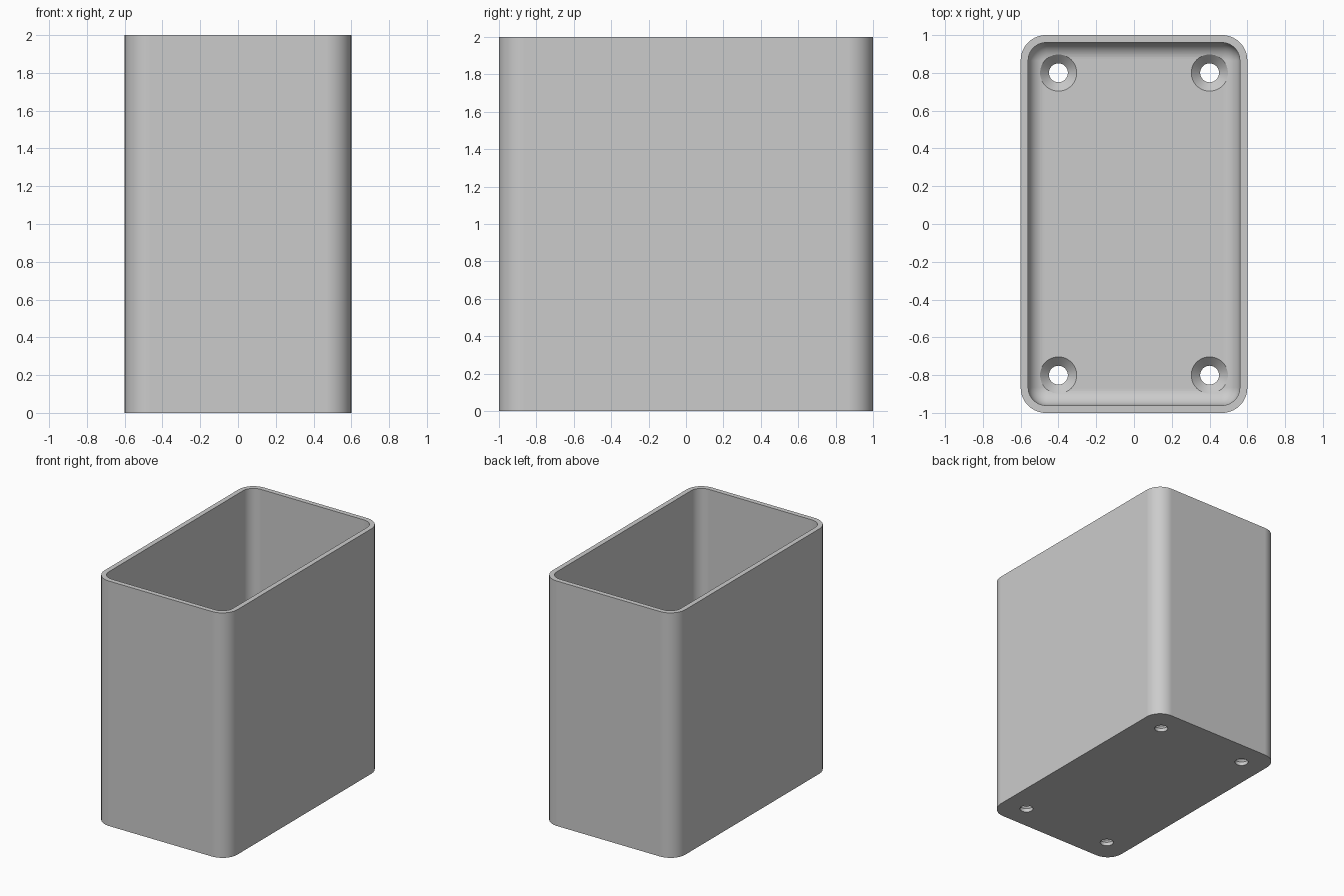
import bpy, bmesh
from math import sin, cos, pi

HALF_X, HALF_Y, HEIGHT = 0.6, 1.0, 2.0
WALL, FLOOR = 0.04, 0.08
CORNER, FILLET = 0.135, 0.09
STEPS = 10

old = bpy.data.objects.get("Cube")
if old:
    bpy.data.objects.remove(old, do_unlink=True)

grey = bpy.data.materials.new("plain grey")
grey.use_nodes = True
colour = (0.6, 0.6, 0.6, 1)
grey.diffuse_color = colour
grey.node_tree.nodes["Principled BSDF"].inputs["Base Color"].default_value = colour


def make_object(name, bm):
    bmesh.ops.recalc_face_normals(bm, faces=bm.faces)
    mesh = bpy.data.meshes.new(name)
    bm.to_mesh(mesh)
    bm.free()
    mesh.materials.append(grey)
    obj = bpy.data.objects.new(name, mesh)
    bpy.context.collection.objects.link(obj)
    return obj


def rounded_ring(bm, inset, z):
    """Rounded rectangle, pulled in from the outer wall by inset."""
    r = CORNER - inset
    cx, cy = HALF_X - CORNER, HALF_Y - CORNER
    ring = []
    for k, (sx, sy) in enumerate([(1, 1), (-1, 1), (-1, -1), (1, -1)]):
        for i in range(STEPS + 1):
            a = (k + i / STEPS) * pi / 2
            ring.append(bm.verts.new((sx * cx + r * cos(a), sy * cy + r * sin(a), z)))
    return ring


def loft(bm, rings):
    """Join closed rings and cap both ends."""
    for a, b in zip(rings, rings[1:]):
        for i in range(len(a)):
            j = (i + 1) % len(a)
            bm.faces.new((a[i], a[j], b[j], b[i]))
    bm.faces.new(rings[0])
    bm.faces.new(rings[-1])


# Open box: outer wall, rim, inner wall, then the fillet down to the floor
profile = [(0, 0), (0, HEIGHT), (WALL, HEIGHT)]
for i in range(STEPS + 1):
    a = i / STEPS * pi / 2
    profile.append((WALL + FILLET * (1 - cos(a)), FLOOR + FILLET * (1 - sin(a))))
bm = bmesh.new()
loft(bm, [rounded_ring(bm, inset, z) for inset, z in profile])
box = make_object("open_box", bm)

# Countersunk screw holes: narrow bore, cone, then a clear cylinder
bm = bmesh.new()
for x in (-0.4, 0.4):
    for y in (-0.8, 0.8):
        rings = []
        for r, z in [(0.05, -0.1), (0.05, 0.03), (0.097, FLOOR - 0.002), (0.097, 0.3)]:
            rings.append([bm.verts.new((x + r * cos(t * pi / 24), y + r * sin(t * pi / 24), z))
                          for t in range(48)])
        loft(bm, rings)
cutter = make_object("screw_hole_cutter", bm)
cutter.hide_render = True

cut = box.modifiers.new("screw holes", 'BOOLEAN')
cut.operation = 'DIFFERENCE'
cut.solver = 'EXACT'
cut.object = cutter
bpy.ops.object.select_all(action='DESELECT')
bpy.context.view_layer.objects.active = box
box.select_set(True)
bpy.ops.object.modifier_apply(modifier=cut.name)
bpy.data.objects.remove(cutter, do_unlink=True)

# Smooth curves with crisp edges and flat large faces
bpy.ops.object.shade_smooth_by_angle(angle=0.5)
weighted = box.modifiers.new("flat faces", 'WEIGHTED_NORMAL')
weighted.keep_sharp = True
